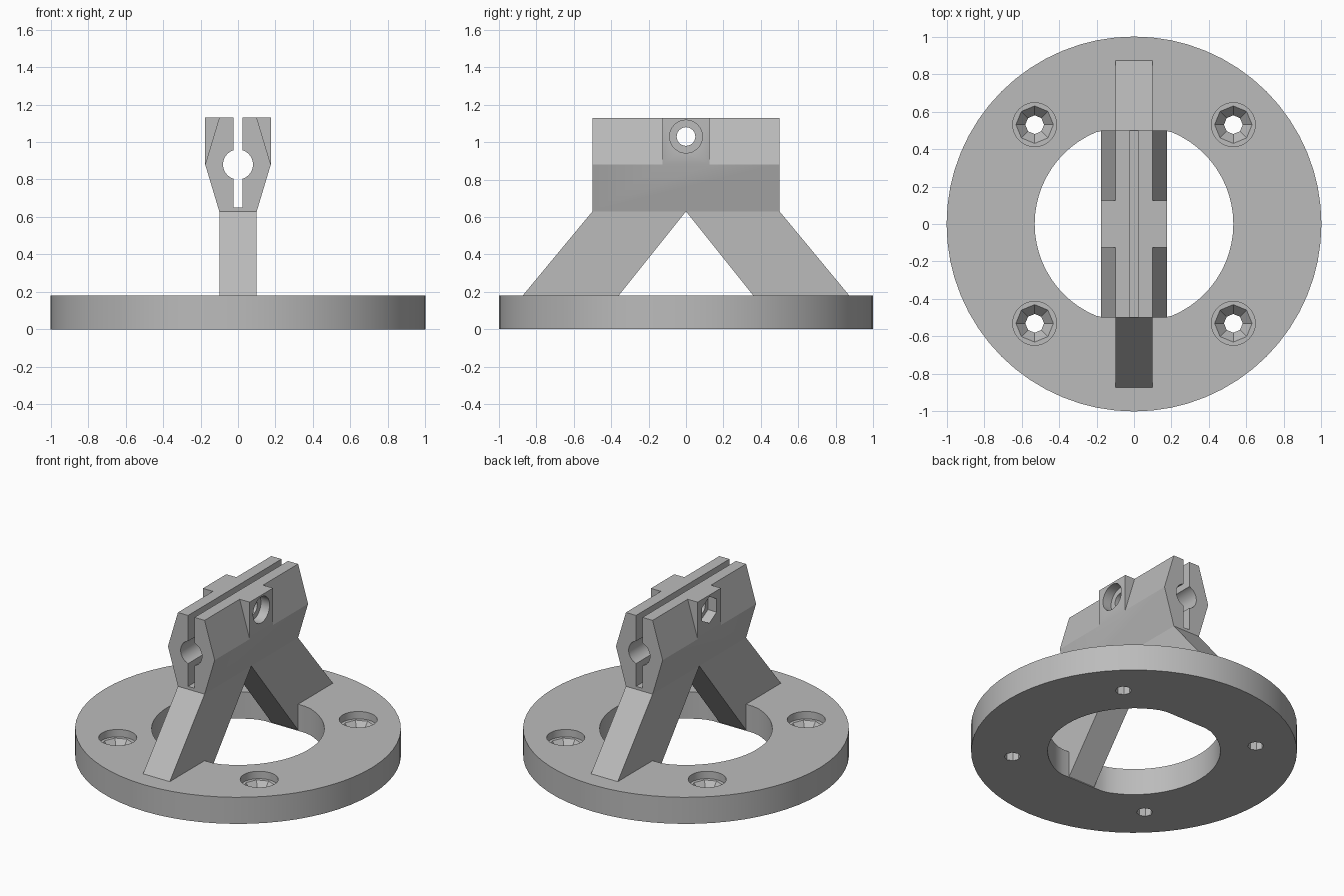
import bpy, bmesh, math

if "Cube" in bpy.data.objects:
    bpy.data.objects.remove(bpy.data.objects["Cube"], do_unlink=True)

grey = bpy.data.materials.new("plain grey")
grey.use_nodes = True
GREY = (0.5, 0.5, 0.5, 1)
grey.diffuse_color = GREY
grey.node_tree.nodes["Principled BSDF"].inputs["Base Color"].default_value = GREY


def circle(radius, sides, centre=(0, 0), turn=0.0):
    """Regular polygon outline as 2D points."""
    return [(centre[0] + radius * math.cos(turn + math.tau * i / sides),
             centre[1] + radius * math.sin(turn + math.tau * i / sides))
            for i in range(sides)]


def rect(u0, u1, v0, v1):
    return [(u0, v0), (u1, v0), (u1, v1), (u0, v1)]


def loft(name, axis, sections):
    """Closed solid through (level, outline) sections stacked along an axis."""
    place = {"X": lambda u, v, h: (h, u, v),
             "Y": lambda u, v, h: (u, h, v),
             "Z": lambda u, v, h: (u, v, h)}[axis]
    bm = bmesh.new()
    rings = [[bm.verts.new(place(u, v, h)) for u, v in pts] for h, pts in sections]
    bm.faces.new(rings[0])
    bm.faces.new(rings[-1])
    for low, high in zip(rings, rings[1:]):
        n = len(low)
        for i in range(n):
            j = (i + 1) % n
            bm.faces.new((low[i], low[j], high[j], high[i]))
    bmesh.ops.recalc_face_normals(bm, faces=bm.faces[:])
    mesh = bpy.data.meshes.new(name)
    bm.to_mesh(mesh)
    bm.free()
    mesh.materials.append(grey)
    obj = bpy.data.objects.new(name, mesh)
    bpy.context.collection.objects.link(obj)
    return obj


def prism(name, axis, outline, start, end):
    return loft(name, axis, [(start, outline), (end, outline)])


def activate(obj):
    bpy.ops.object.select_all(action="DESELECT")
    obj.select_set(True)
    bpy.context.view_layer.objects.active = obj


def combine(target, tool, operation="DIFFERENCE"):
    """Apply a boolean and discard the tool."""
    tool.hide_render = True
    mod = target.modifiers.new("boolean", "BOOLEAN")
    mod.operation = operation
    mod.solver = "EXACT"
    mod.object = tool
    activate(target)
    bpy.ops.object.modifier_apply(modifier=mod.name)
    bpy.data.objects.remove(tool, do_unlink=True)


def smooth(obj):
    activate(obj)
    bpy.ops.object.shade_smooth_by_angle(angle=math.radians(25))


BASE_H, FOOT, TOP = 0.18, 0.63, 1.13
HALF_LEN, NECK, WIDE, WAIST = 0.5, 0.1, 0.175, 0.88

# Base ring, its bore flattened at front and back
ring = prism("base_ring", "Z", circle(1, 64), 0, BASE_H)
bore = [(x, max(-HALF_LEN, min(HALF_LEN, y))) for x, y in circle(0.53, 64)]
combine(ring, prism("bore_cutter", "Z", bore, -0.1, 0.3))

# Four counterbored mounting holes with eight-sided countersinks
for sx in (-1, 1):
    for sy in (-1, 1):
        c = (0.53 * sx, 0.53 * sy)
        combine(ring, prism("counterbore", "Z", circle(0.117, 32, c), 0.13, 0.3))
        steps = [(-0.05, 0.05), (0.07, 0.05), (0.13, 0.1), (0.16, 0.1)]
        combine(ring, loft("countersink", "Z",
                           [(z, circle(r, 8, c)) for z, r in steps]))
smooth(ring)

# Sloping legs, front and back
for name, s in (("front_leg", -1), ("back_leg", 1)):
    side = [(0, FOOT), (s * HALF_LEN, FOOT), (s * 0.873, BASE_H),
            (s * 0.873, 0.004), (s * 0.501, 0.004)]
    prism(name, "X", side, -NECK, NECK)

# Clamp body with a square boss in the middle
half = [(NECK, FOOT), (WIDE, WAIST), (NECK, TOP)]
outline = half + [(-x, z) for x, z in reversed(half)]
clamp = prism("clamp", "Y", outline, -HALF_LEN, HALF_LEN)
combine(clamp, prism("boss", "Y", rect(-WIDE, WIDE, WAIST, TOP), -0.125, 0.125), "UNION")

# Rod bore and the slot that splits the clamp
combine(clamp, prism("rod_cutter", "Y", circle(0.08, 32, (0, WAIST)), -0.6, 0.6))
combine(clamp, prism("slot_cutter", "Y", rect(-0.024, 0.024, 0.65, 1.3), -0.6, 0.6))

# Cross bolt hole, round head seat on the left, hex nut seat on the right
bolt = (0, 1.03)
combine(clamp, prism("bolt_cutter", "X", circle(0.05, 24, bolt), -0.3, 0.3))
combine(clamp, prism("head_seat", "X", circle(0.088, 32, bolt), 0.11, 0.3))
combine(clamp, prism("nut_seat", "X", circle(0.09, 6, bolt, math.pi / 2), -0.3, -0.11))
smooth(clamp)
